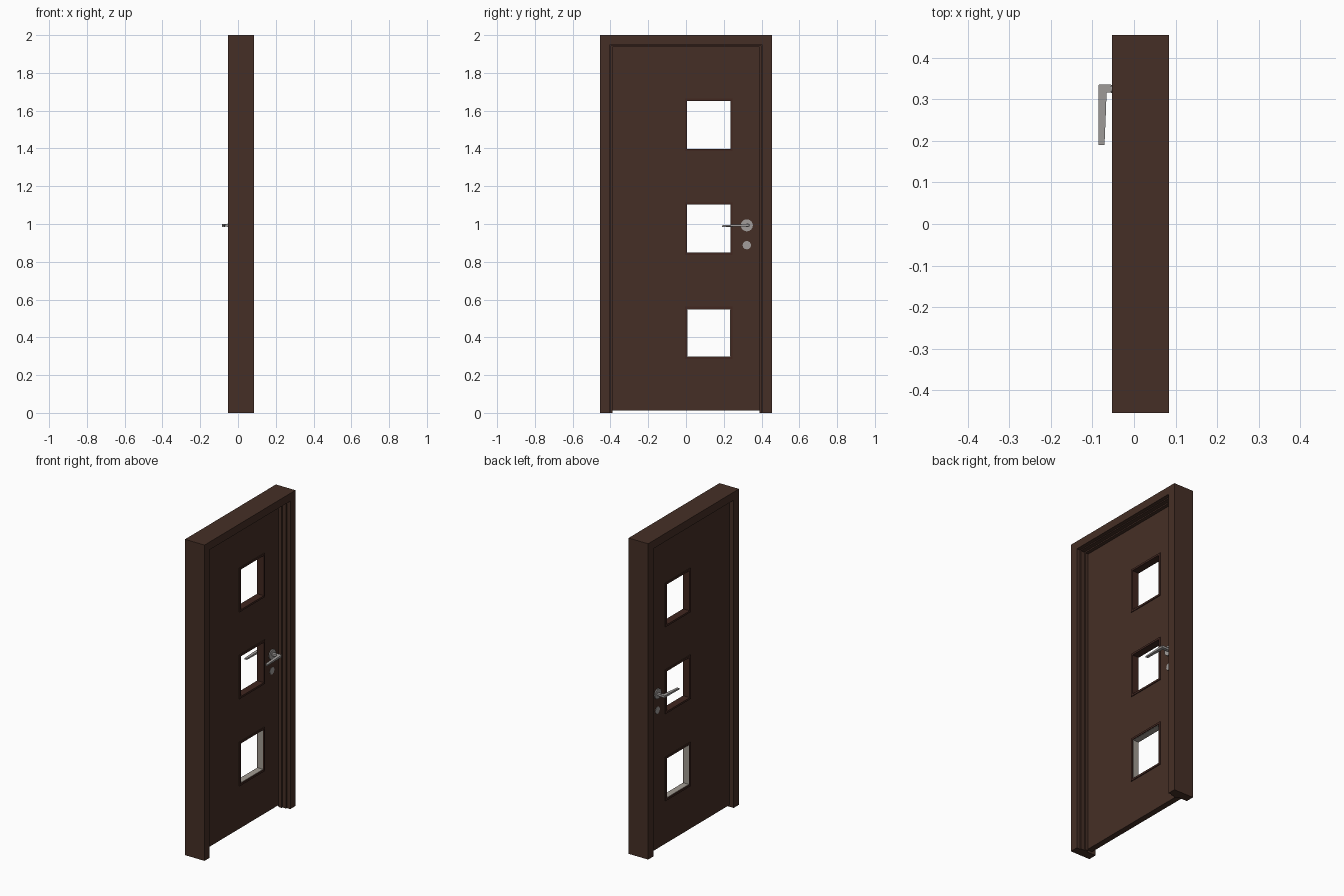
import bpy, bmesh, math
from mathutils import Matrix

if "Cube" in bpy.data.objects:
    bpy.data.objects.remove(bpy.data.objects["Cube"])


def material(name, rgb):
    m = bpy.data.materials.new(name)
    m.diffuse_color = (*rgb, 1)
    m.use_nodes = True
    m.node_tree.nodes["Principled BSDF"].inputs["Base Color"].default_value = m.diffuse_color
    return m


WOOD = material("dark_wood", (0.060, 0.028, 0.019))
TRIM = material("reddish_wood", (0.052, 0.020, 0.014))
METAL = material("brushed_metal", (0.36, 0.34, 0.33))
PALE = material("pale_reveal", (0.36, 0.33, 0.29))

LEAF_BACK, LEAF_FRONT = -0.025, 0.012
MID = (LEAF_BACK + LEAF_FRONT) / 2
WINDOW_Y = (-0.006, 0.247)
WINDOWS_Z = [(0.284, 0.562), (0.836, 1.114), (1.386, 1.664)]


def finish(name, bm, mat):
    bmesh.ops.recalc_face_normals(bm, faces=bm.faces)
    me = bpy.data.meshes.new(name)
    bm.to_mesh(me)
    bm.free()
    me.materials.append(mat)
    ob = bpy.data.objects.new(name, me)
    bpy.context.collection.objects.link(ob)
    return ob


def pierced_panel(name, ys, zs, holes, x0, x1, mat):
    """Panel on a y/z grid, leaving out the cells listed as holes."""
    bm = bmesh.new()
    v = [[bm.verts.new((x0, y, z)) for z in zs] for y in ys]
    for i in range(len(ys) - 1):
        for j in range(len(zs) - 1):
            if (i, j) not in holes:
                bm.faces.new((v[i][j], v[i + 1][j], v[i + 1][j + 1], v[i][j + 1]))
    ext = bmesh.ops.extrude_face_region(bm, geom=bm.faces[:])
    moved = [g for g in ext["geom"] if isinstance(g, bmesh.types.BMVert)]
    bmesh.ops.translate(bm, verts=moved, vec=(x1 - x0, 0, 0))
    for vert in [p for p in bm.verts if not p.link_faces]:
        bm.verts.remove(vert)
    return finish(name, bm, mat)


def ring(name, y, z, width, x0, x1, mat):
    """Rectangular ring around an opening."""
    return pierced_panel(name, [y[0], y[0] + width, y[1] - width, y[1]],
                         [z[0], z[0] + width, z[1] - width, z[1]],
                         {(1, 1)}, x0, x1, mat)


# Door frame: stepped profile (x, distance in from outer edge) swept round with mitres
profile = [(-0.053, 0), (0.084, 0), (0.084, 0.052), (0.060, 0.052), (0.060, 0.059),
           (0.034, 0.059), (0.034, 0.067), (LEAF_FRONT, 0.067), (LEAF_FRONT, 0.054),
           (-0.053, 0.054)]
bm = bmesh.new()
loops = []
for side, at_top in ((-1, False), (-1, True), (1, True), (1, False)):
    loops.append([bm.verts.new((x, side * (0.455 - w), 2.0 - w * 0.95 if at_top else 0))
                  for x, w in profile])
n = len(profile)
for a, b in zip(loops, loops[1:]):
    for i in range(n):
        bm.faces.new((a[i], a[(i + 1) % n], b[(i + 1) % n], b[i]))
bm.faces.new(loops[0])
bm.faces.new(loops[-1])
finish("door_frame", bm, WOOD)

# Door leaf with three openings
zs = [0.012] + [z for pair in WINDOWS_Z for z in pair] + [1.947]
pierced_panel("door_leaf", [-0.399, *WINDOW_Y, 0.399], zs, {(1, 1), (1, 3), (1, 5)},
              LEAF_BACK, LEAF_FRONT, WOOD)

# Window trims, and the pale lining of the lowest opening
for k, z in enumerate(WINDOWS_Z):
    ring(f"window_trim_{k + 1}", WINDOW_Y, z, 0.012,
         LEAF_BACK - 0.005, LEAF_FRONT + 0.005, TRIM)
z = WINDOWS_Z[0]
ring("lower_window_lining", (WINDOW_Y[0] + 0.012, WINDOW_Y[1] - 0.012),
     (z[0] + 0.012, z[1] - 0.012), 0.002, LEAF_BACK, LEAF_FRONT, PALE)


def disc(name, y, z, r, x0, x1):
    """Round plate lying along x."""
    bm = bmesh.new()
    bmesh.ops.create_cone(bm, cap_ends=True, segments=24, radius1=r, radius2=r,
                          depth=abs(x1 - x0),
                          matrix=Matrix.Translation(((x0 + x1) / 2, y, z))
                          @ Matrix.Rotation(math.pi / 2, 4, "Y"))
    return finish(name, bm, METAL)


# Handle set on both faces: rose, keyhole plate and bent lever
for side, label in ((-1, "back"), (1, "front")):
    face = LEAF_FRONT if side > 0 else LEAF_BACK
    disc(f"{label}_rose", 0.322, 0.993, 0.032, face, face + side * 0.006)
    disc(f"{label}_keyhole_plate", 0.322, 0.888, 0.022, face, face + side * 0.002)
    disc(f"{label}_spindle", 0.325, 0.993, 0.010, face, face + side * 0.03)

    # (distance from leaf, y): L-shaped outline, tapering and dropping to the tip
    outline = [(0, 0.316), (0, 0.334), (0.058, 0.336), (0.061, 0.333), (0.061, 0.26),
               (0.061, 0.19), (0.046, 0.19), (0.043, 0.26), (0.041, 0.316)]
    bm = bmesh.new()
    rows = []
    for s in (-1, 1):
        row = []
        for d, y in outline:
            t = (0.336 - y) / 0.146
            zc = 0.993 - 0.004 * t * t
            row.append(bm.verts.new((face + side * d, y, zc + s * (0.007 - 0.003 * t))))
        rows.append(row)
    n = len(outline)
    for i in range(n):
        bm.faces.new((rows[0][i], rows[0][(i + 1) % n], rows[1][(i + 1) % n], rows[1][i]))
    bm.faces.new(rows[0])
    bm.faces.new(rows[1])
    finish(f"{label}_lever", bm, METAL)
